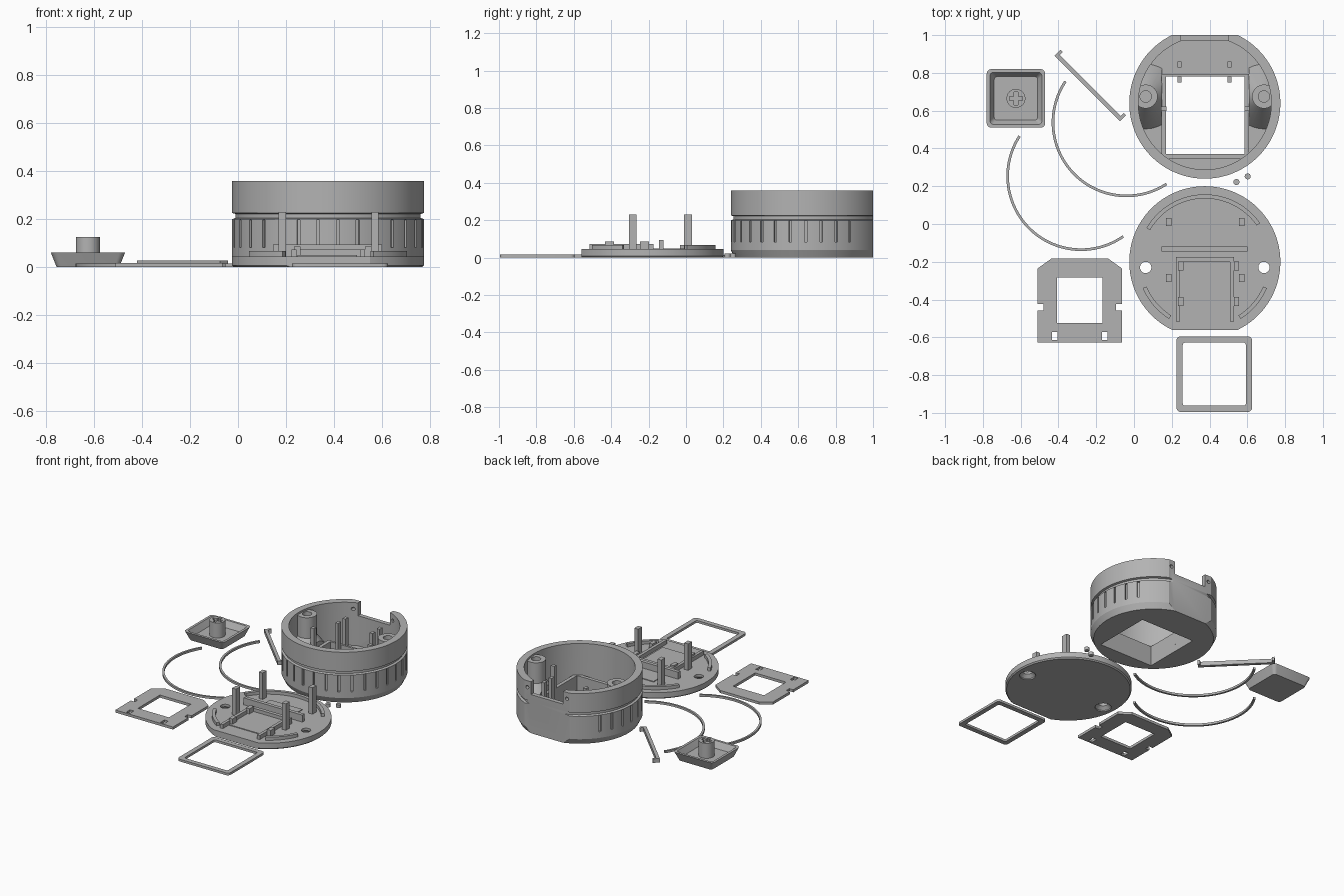
import bpy, bmesh
from math import sin, cos, pi, radians
from mathutils import Matrix, Vector

if "Cube" in bpy.data.objects:
    bpy.data.objects.remove(bpy.data.objects["Cube"])

grey = bpy.data.materials.new("plain grey")
grey.use_nodes = True
grey.diffuse_color = (0.45, 0.45, 0.45, 1)
grey.node_tree.nodes["Principled BSDF"].inputs["Base Color"].default_value = (0.45, 0.45, 0.45, 1)


def finish(name, bm):
    bmesh.ops.recalc_face_normals(bm, faces=bm.faces)
    mesh = bpy.data.meshes.new(name)
    bm.to_mesh(mesh)
    bm.free()
    mesh.materials.append(grey)
    obj = bpy.data.objects.new(name, mesh)
    bpy.context.collection.objects.link(obj)
    return obj


def boxes(name, items):
    """Axis-aligned boxes given as (x0, x1, y0, y1, z0, z1)."""
    bm = bmesh.new()
    for x0, x1, y0, y1, z0, z1 in items:
        m = Matrix.Translation(((x0 + x1) / 2, (y0 + y1) / 2, (z0 + z1) / 2))
        bmesh.ops.create_cube(bm, size=1, matrix=m @ Matrix.Diagonal((x1 - x0, y1 - y0, z1 - z0, 1)))
    return finish(name, bm)


def lathe(name, cx, cy, profile, steps=96, clips=()):
    """Turned solid; each clip is (point, normal) and removes the normal side."""
    bm = bmesh.new()
    vs = [bm.verts.new((r, 0, z)) for r, z in profile]
    es = [bm.edges.new(p) for p in zip(vs, vs[1:])]
    bmesh.ops.spin(bm, geom=vs + es, cent=(0, 0, 0), axis=(0, 0, 1), angle=2 * pi, steps=steps)
    bmesh.ops.remove_doubles(bm, verts=bm.verts, dist=1e-5)
    bmesh.ops.translate(bm, verts=bm.verts, vec=(cx, cy, 0))
    for co, no in clips:
        res = bmesh.ops.bisect_plane(bm, geom=bm.verts[:] + bm.edges[:] + bm.faces[:],
                                     plane_co=co, plane_no=no, clear_outer=True)
        edges = [e for e in res["geom_cut"] if isinstance(e, bmesh.types.BMEdge)]
        bmesh.ops.edgenet_fill(bm, edges=edges)
    return finish(name, bm)


def prism(name, outline, z0, z1):
    bm = bmesh.new()
    face = bm.faces.new([bm.verts.new((x, y, z0)) for x, y in outline])
    ext = bmesh.ops.extrude_face_region(bm, geom=[face])
    top = [g for g in ext["geom"] if isinstance(g, bmesh.types.BMVert)]
    bmesh.ops.translate(bm, verts=top, vec=(0, 0, z1 - z0))
    if not any(len(f.verts) > 4 and abs(f.calc_center_median().z - z0) < 1e-6 for f in bm.faces):
        bottom = [e for e in bm.edges if e.is_boundary]
        bmesh.ops.edgenet_fill(bm, edges=bottom)
    return finish(name, bm)


def arc(name, cx, cy, r0, r1, a0, a1, z0, z1, n=40):
    angles = [radians(a0 + (a1 - a0) * i / n) for i in range(n + 1)]
    pts = [(cx + r1 * cos(a), cy + r1 * sin(a)) for a in angles]
    pts += [(cx + r0 * cos(a), cy + r0 * sin(a)) for a in reversed(angles)]
    return prism(name, pts, z0, z1)


def square_loft(name, cx, cy, rings, ring_shape=False):
    """Rounded square rings (half size, corner radius, z) joined in order."""
    bm = bmesh.new()
    loops = []
    for half, rad, z in rings:
        loop = []
        for q in range(4):
            for s in range(6):
                a = q * pi / 2 + s * pi / 10
                ox = (half - rad) * (1 if q in (0, 3) else -1)
                oy = (half - rad) * (1 if q < 2 else -1)
                loop.append(bm.verts.new((cx + ox + rad * cos(a), cy + oy + rad * sin(a), z)))
        loops.append(loop)
    pairs = list(zip(loops, loops[1:]))
    if ring_shape:
        pairs.append((loops[-1], loops[0]))
    else:
        bm.faces.new(loops[0])
        bm.faces.new(loops[-1])
    for a, b in pairs:
        for i in range(len(a)):
            j = (i + 1) % len(a)
            bm.faces.new((a[i], a[j], b[j], b[i]))
    return finish(name, bm)


def apply_bool(obj, tool, operation="DIFFERENCE"):
    mod = obj.modifiers.new("cut", "BOOLEAN")
    mod.operation = operation
    mod.solver = "EXACT"
    mod.object = tool
    bpy.context.view_layer.objects.active = obj
    bpy.ops.object.modifier_apply(modifier="cut")
    bpy.data.objects.remove(tool)


# ---- Round case ----
CX, CY = 0.375, 0.64
case = lathe("case_shell", CX, CY, [(0, 0), (0.38, 0), (0.4, 0.04), (0.4, 0.2), (0.386, 0.205),
             (0.386, 0.222), (0.4, 0.226), (0.4, 0.36), (0, 0.36)], 128, [((0, 1, 0), (0, 1, 0))])
cavity = [(0, 0.06), (0.352, 0.06), (0.352, 0.4), (0, 0.4)]
apply_bool(case, lathe("cavity", CX, CY, cavity, 128, [((0, 0.97, 0), (0, 1, 0))]))
apply_bool(case, boxes("window", [(0.17, 0.585, 0.37, 0.78, -0.1, 0.2)]))
apply_bool(case, boxes("port", [(0.25, 0.5, 0.9, 1.1, 0.27, 0.4)]))

# Grip slots round the side, leaving the back plain
bm = bmesh.new()
for i in range(22):
    m = Matrix.Translation((CX, CY, 0)) @ Matrix.Rotation(radians(-216 + 12 * i), 4, "Z")
    m = m @ Matrix.Translation((0.402, 0, 0.14)) @ Matrix.Diagonal((0.03, 0.014, 0.115, 1))
    bmesh.ops.create_cube(bm, size=1, matrix=m)
apply_bool(case, finish("slots", bm))

# Small screw holes beside the port
bm = bmesh.new()
for x in (0.222, 0.528):
    m = Matrix.Translation((x, 0.98, 0.315)) @ Matrix.Rotation(pi / 2, 4, "X")
    bmesh.ops.create_cone(bm, cap_ends=True, segments=16, radius1=0.012, radius2=0.012, depth=0.1, matrix=m)
apply_bool(case, finish("port_holes", bm))

# Window collar and clips
boxes("window_collar", [(0.145, 0.17, 0.345, 0.78, 0.05, 0.14), (0.585, 0.61, 0.345, 0.78, 0.05, 0.14),
                        (0.17, 0.585, 0.345, 0.37, 0.05, 0.14), (0.145, 0.61, 0.78, 0.795, 0.05, 0.14)])
clips = [(x - 0.011, x + 0.011, y - 0.016, y + 0.016, 0.05, 0.3) for x in (0.24, 0.505) for y in (0.765, 0.845)]
clips += [(x - 0.014, x + 0.014, 0.598, 0.622, 0.05, 0.3) for x in (0.157, 0.598)]
boxes("case_clips", clips)

# Screw bosses with flared feet
for side, x in (("right", 0.062), ("left", 0.688)):
    out = 1 if side == "right" else -1
    edge = 0.147 if side == "right" else 0.608
    foot = lathe(side + "_boss_foot", x, 0.675, [(0, 0.055), (0.175, 0.055), (0.05, 0.22), (0, 0.22)], 64,
                 [((edge, 0, 0), (out, 0, 0))])
    apply_bool(foot, lathe("limit", CX, CY, [(0, 0), (0.365, 0), (0.365, 0.4), (0, 0.4)], 96), "INTERSECT")
    lathe(side + "_boss", x, 0.675, [(0, 0.06), (0.063, 0.06), (0.063, 0.347), (0.03, 0.347), (0.03, 0.23), (0, 0.23)], 48)

# ---- Base plate ----
BY = -0.2
base = lathe("base_plate", CX, BY, [(0, 0), (0.392, 0), (0.4, 0.008), (0.4, 0.045), (0, 0.045)], 128,
             [((0, -0.56, 0), (0, -1, 0))])
for x in (0.062, 0.688):
    apply_bool(base, lathe("countersink", x, -0.23,
               [(0, -0.02), (0.052, -0.02), (0.052, 0.008), (0.03, 0.028), (0.03, 0.1), (0, 0.1)], 48))
for name, a0, a1 in (("back", 35, 150), ("front_right", 203, 238), ("front_left", 302, 337)):
    arc("base_lip_" + name, CX, BY, 0.335, 0.357, a0, a1, 0.04, 0.067)
boxes("base_posts", [(x - 0.015, x + 0.015, y - 0.021, y + 0.021, 0.04, 0.23)
                     for x in (0.184, 0.57) for y in (-0.285, 0.01)])
boxes("base_rails", [(0.222, 0.243, -0.515, -0.175, 0.04, 0.073), (0.508, 0.529, -0.515, -0.175, 0.04, 0.073),
                     (0.145, 0.6, -0.145, -0.12, 0.04, 0.094), (0.243, 0.508, -0.2, -0.175, 0.04, 0.073)])
boxes("base_rail_blocks", [(x - 0.014, x + 0.014, y - 0.024, y + 0.024, 0.04, 0.086)
                           for x in (0.247, 0.543) for y in (-0.222, -0.41)])
boxes("base_pad", [(0.247, 0.495, -0.45, 0.005, 0.04, 0.05)])

# ---- Square trim frame ----
square_loft("trim_frame", 0.425, -0.795, [(0.2, 0.022, 0), (0.2, 0.022, 0.016),
            (0.167, 0.012, 0.016), (0.167, 0.012, 0)], True)

# ---- Mounting plate ----
PX = -0.287
half = [(0.223, -0.628), (0.223, -0.457), (0.193, -0.457), (0.193, -0.423), (0.223, -0.423), (0.223, -0.235), (0.15, -0.183)]
plate = prism("mounting_plate", [(PX + x, y) for x, y in half] + [(PX - x, y) for x, y in reversed(half)], 0, 0.018)
apply_bool(plate, boxes("plate_holes", [(PX - 0.12, PX + 0.12, -0.525, -0.282, -0.1, 0.1),
           (PX - 0.148, PX - 0.118, -0.615, -0.572, -0.1, 0.1), (PX + 0.118, PX + 0.148, -0.615, -0.572, -0.1, 0.1)]))

# ---- Upturned key cap with cross socket stem ----
KX, KY = -0.625, 0.665
square_loft("key_cap", KX, KY, [(0.13, 0.02, 0), (0.155, 0.025, 0.062), (0.138, 0.02, 0.062), (0.115, 0.015, 0.02)])
stem = lathe("key_stem", KX, KY, [(0, 0.015), (0.05, 0.015), (0.05, 0.125), (0, 0.125)], 48)
for a, b in ((0.034, 0.011), (0.011, 0.034)):
    apply_bool(stem, boxes("socket", [(KX - a, KX + a, KY - b, KY + b, 0.05, 0.2)]))

# ---- Two loose ring strips ----
arc("ring_strip_inner", -0.04, 0.538, 0.382, 0.396, 146, 303, 0, 0.015, 64)
arc("ring_strip_outer", -0.28, 0.253, 0.382, 0.396, 147, 305, 0, 0.015, 64)

# ---- Hooked diagonal bar ----
bm = bmesh.new()
turn = Matrix.Translation((-0.24, 0.725, 0.014)) @ Matrix.Rotation(radians(-45), 4, "Z")
for at, size in (((0, 0), (0.47, 0.022)), ((-0.237, 0.012), (0.016, 0.045)), ((0.237, 0.012), (0.016, 0.045))):
    m = turn @ Matrix.Translation((*at, 0)) @ Matrix.Diagonal((*size, 0.028, 1))
    bmesh.ops.create_cube(bm, size=1, matrix=m)
finish("hooked_bar", bm)

# ---- Two tiny pins ----
for i, (x, y) in enumerate(((0.542, 0.222), (0.602, 0.252))):
    lathe("pin_%d" % (i + 1), x, y, [(0, 0), (0.016, 0), (0.016, 0.022), (0, 0.022)], 24)

# Smooth round surfaces, keep edges crisp
for obj in bpy.context.scene.objects:
    obj.select_set(obj.type == "MESH")
bpy.ops.object.shade_smooth_by_angle(angle=radians(25))
